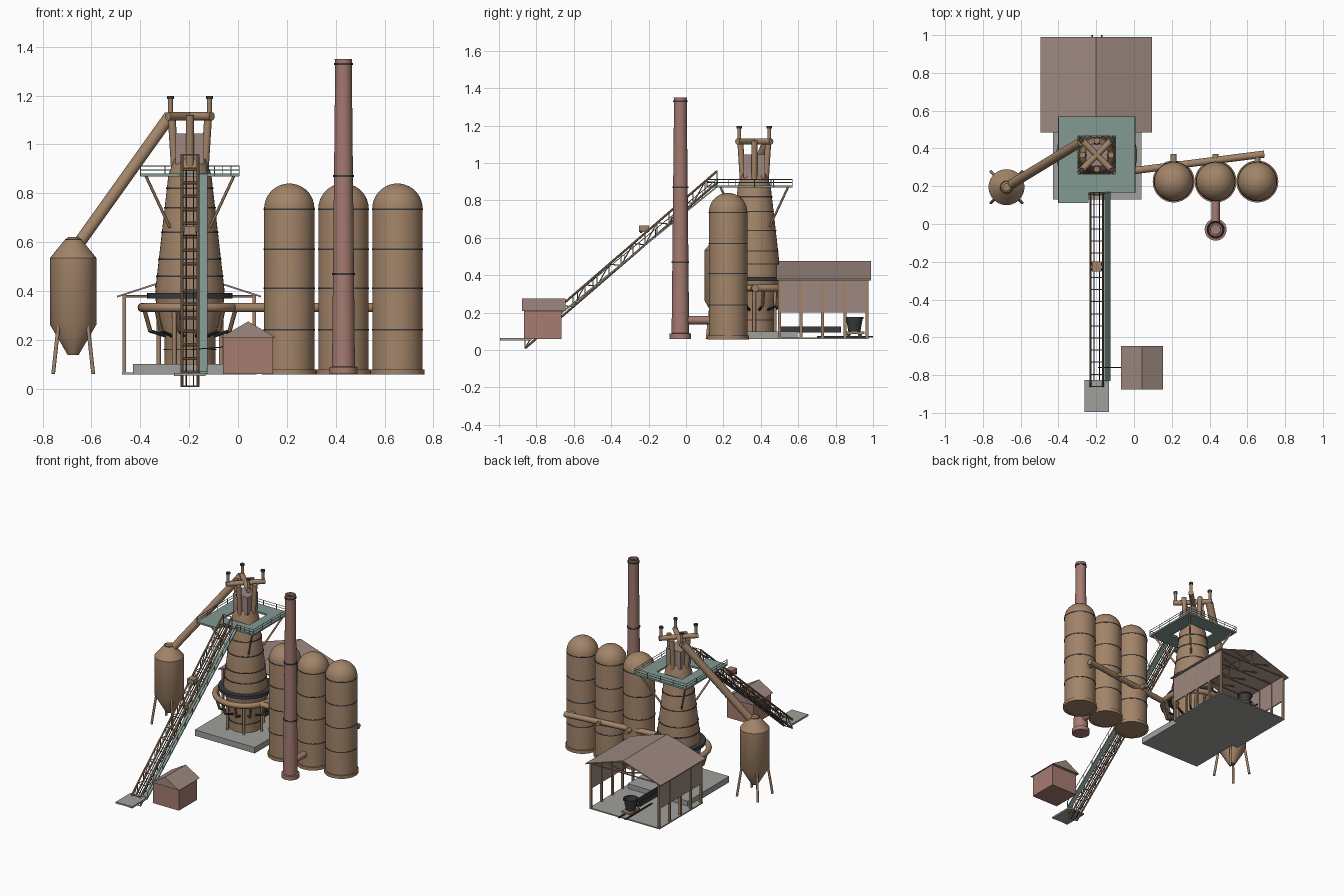
import bpy, bmesh, math
from mathutils import Vector, Matrix

if "Cube" in bpy.data.objects:
    bpy.data.objects.remove(bpy.data.objects["Cube"])


def mat(name, r, g, b):
    m = bpy.data.materials.new(name)
    m.diffuse_color = (r, g, b, 1)
    m.use_nodes = True
    m.node_tree.nodes["Principled BSDF"].inputs["Base Color"].default_value = m.diffuse_color
    return m


RUST = mat("rust_steel", .36, .23, .14)
BRICK = mat("brick", .38, .2, .165)
ROOF = mat("roofing", .34, .25, .22)
TEAL = mat("walkway", .23, .32, .29)
DARK = mat("dark_steel", .04, .045, .05)
STONE = mat("concrete", .35, .35, .33)


def finish(name, bm, m):
    bmesh.ops.recalc_face_normals(bm, faces=bm.faces)
    me = bpy.data.meshes.new(name)
    bm.to_mesh(me)
    bm.free()
    me.shade_smooth()
    me.set_sharp_from_angle(angle=math.radians(35))
    me.materials.append(m)
    ob = bpy.data.objects.new(name, me)
    bpy.context.collection.objects.link(ob)
    return ob


def boxes(name, items, m):
    """items: (x0, x1, y0, y1, z0, z1)"""
    bm = bmesh.new()
    for x0, x1, y0, y1, z0, z1 in items:
        M = Matrix.Translation(((x0 + x1) / 2, (y0 + y1) / 2, (z0 + z1) / 2)) @ Matrix.Diagonal((x1 - x0, y1 - y0, z1 - z0, 1))
        bmesh.ops.create_cube(bm, size=1, matrix=M)
    return finish(name, bm, m)


def rods(name, pairs, r, m, n=12, r2=None):
    bm = bmesh.new()
    for a, b in pairs:
        a, b = Vector(a), Vector(b)
        d = b - a
        M = Matrix.Translation((a + b) / 2) @ d.to_track_quat('Z', 'Y').to_matrix().to_4x4()
        bmesh.ops.create_cone(bm, cap_ends=True, segments=n, radius1=r, radius2=r2 or r, depth=d.length, matrix=M)
    return finish(name, bm, m)


def lathe(name, profile, x, y, m, n=40, closed=False):
    """Spin (radius, z) points about the vertical axis at x, y."""
    bm = bmesh.new()
    rings = [[bm.verts.new((x + r * math.cos(t * math.tau / n), y + r * math.sin(t * math.tau / n), z)) for t in range(n)]
             for r, z in profile]
    for a, b in zip(rings, rings[1:] + rings[:1] if closed else rings[1:]):
        for i in range(n):
            bm.faces.new((a[i], a[(i + 1) % n], b[(i + 1) % n], b[i]))
    if not closed:
        bm.faces.new(rings[0])
        bm.faces.new(rings[-1])
    return finish(name, bm, m)


def band(name, x, y, z, r, h=.008, t=.004, m=DARK):
    lathe(name, [(r - .01, z - h / 2), (r + t, z - h / 2), (r + t, z + h / 2), (r - .01, z + h / 2)], x, y, m, closed=True)


def prism(name, pts, y0, y1, m):
    """Extrude an (x, z) outline along y."""
    bm = bmesh.new()
    f = bm.faces.new([bm.verts.new((x, y0, z)) for x, z in pts])
    out = bmesh.ops.extrude_face_region(bm, geom=[f])
    bmesh.ops.translate(bm, vec=(0, y1 - y0, 0), verts=[v for v in out["geom"] if isinstance(v, bmesh.types.BMVert)])
    return finish(name, bm, m)


FX, FY = -.197, .365
CORNERS = [(-1, -1), (1, -1), (1, 1), (-1, 1)]


def polar(r, a, z):
    return (FX + r * math.cos(a), FY + r * math.sin(a), z)


# Furnace body on its slab
boxes("furnace_slab", [(-.43, .04, .13, .595, .058, .1)], STONE)
lathe("furnace_stack", [(.105, .1), (.105, .22), (.14, .36), (.141, .41), (.088, .875), (.065, .94), (.04, .95)], FX, FY, RUST)
for z in (.16, .46, .53, .64, .74, .82):
    band("stack_band", FX, FY, z, .105 if z < .3 else .141 - (z - .41) * .114, .006, .003)
band("mantle_ring", FX, FY, .38, .15, .022, .025)
steps = [i * math.tau / 12 for i in range(12)]
rods("mantle_columns", [(polar(.128, a, .1), polar(.128, a, .37)) for a in steps[::2]], .009, RUST)
# Bustle pipe and tuyeres
lathe("bustle_pipe", [(.195 + .019 * math.cos(i * math.tau / 12), .332 + .019 * math.sin(i * math.tau / 12)) for i in range(12)],
      FX, FY, RUST, 48, True)
mid = [a + math.pi / 12 for a in steps]
rods("tuyere_drops", [(polar(.195, a, .33), polar(.168, a, .235)) for a in mid], .009, RUST, 10)
rods("tuyere_nozzles", [(polar(.172, a, .237), polar(.1, a, .215)) for a in mid], .007, DARK, 10)

# Furnace top: hopper, uptakes, cross pipes, bleeders
boxes("top_hopper", [(FX - .058, FX + .058, FY - .058, FY + .058, .92, 1.045)], ROOF)
dirs = [(1, 0), (-1, 0), (0, 1), (0, -1)]
rods("uptakes", [((FX + .06 * x, FY + .06 * y, .88), (FX + .075 * x, FY + .075 * y, 1.12)) for x, y in dirs], .016, RUST, 16)
rods("cross_pipes", [((FX - .09, FY - s * .09, 1.115), (FX + .09, FY + s * .09, 1.115)) for s in (-1, 1)], .017, RUST, 16)
rods("bleeders", [((FX + .08 * x, FY + .08 * y, 1.11), (FX + .08 * x, FY + .08 * y, 1.19)) for x, y in CORNERS], .01, RUST)
rods("bleeder_caps", [((FX + .08 * x, FY + .08 * y, 1.185), (FX + .08 * x, FY + .08 * y, 1.198)) for x, y in CORNERS], .014, DARK)

# Charging platform with square opening, railing and brackets
PX0, PX1, PY0, PY1 = -.4, .005, .165, .568
boxes("charging_platform", [(PX0, FX - .1, PY0, PY1, .868, .88), (FX + .1, PX1, PY0, PY1, .868, .88),
                            (FX - .1, FX + .1, PY0, FY - .1, .868, .88), (FX - .1, FX + .1, FY + .1, PY1, .868, .88),
                            (PX0, -.24, .112, PY0, .868, .88)], TEAL)
loop = [(PX0, .112), (PX0, PY1), (PX1, PY1), (PX1, PY0), (-.13, PY0)]
rail = [((*a, z), (*b, z)) for a, b in zip(loop, loop[1:]) for z in (.896, .912)]
rail += [((a[0] + (b[0] - a[0]) * i / 4, a[1] + (b[1] - a[1]) * i / 4, .87),
          (a[0] + (b[0] - a[0]) * i / 4, a[1] + (b[1] - a[1]) * i / 4, .912)) for a, b in zip(loop, loop[1:]) for i in range(5)]
rods("platform_railing", rail, .002, TEAL, 6)
rods("platform_brackets", [((FX + .18 * x, FY + .18 * y, .87), (FX + .082 * x, FY + .082 * y, .66)) for x, y in CORNERS], .006, RUST)

# Downcomer and dust catcher
DX, DY = -.675, .195
rods("downcomer", [((DX + .02, DY + .012, .59), (-.28, .435, 1.115))], .025, RUST, 24)
lathe("dust_catcher", [(.022, .137), (.095, .262), (.095, .535), (.034, .61), (.02, .62)], DX, DY, RUST)
band("catcher_collar", DX, DY, .607, .03, .012)
rods("catcher_legs", [((DX + .082 * x, DY + .082 * y, .06), (DX + .058 * x, DY + .058 * y, .28)) for x, y in CORNERS], .008, RUST)

# Three stoves with the hot blast main
SY = .225
for x in (.21, .432, .653):
    dome = [(.103 * math.cos(a * math.pi / 18), .737 + .103 * math.sin(a * math.pi / 18)) for a in range(9)]
    lathe("stove", [(.103, .06)] + dome + [(.003, .84)], x, SY, RUST, 48)
    band("stove_base", x, SY, .068, .103, .022, .008, RUST)
    for z in (.24, .41, .57, .735):
        band("stove_band", x, SY, z, .103, .006, .002)
    rods("stove_branch", [((x, SY + .08, .332), (x, SY + .145, .332))], .016, RUST, 16)
rods("hot_blast_main", [((-.02, .28, .332), (.69, .37, .332))], .019, RUST, 24)

# Chimney and flue
CX, CY = .432, -.03
lathe("chimney", [(.058, .06), (.058, .088), (.047, .09), (.034, 1.33), (.036, 1.35), (.026, 1.35), (.026, 1.3)], CX, CY, BRICK, 32)
for z, r in ((.47, .043), (.87, .039), (1.33, .035)):
    band("chimney_band", CX, CY, z, r)
rods("flue", [((CX, CY, .16), (CX, .15, .16))], .022, BRICK, 20)

# Cast house: floor, posts, upper side walls, roof and trusses
boxes("cast_floor", [(-.475, .075, .49, .975, .058, .066)], STONE)
boxes("cast_house_walls", [(x - .004, x + .004, .495, .972, .2, .385) for x in (-.468, .068)], ROOF)
rows = (.5, .615, .73, .85, .968)
boxes("cast_house_posts", [(x - .007, x + .007, y - .007, y + .007, .06, .385) for x in (-.466, .066) for y in rows], RUST)
prism("cast_house_roof", [(-.495, .373), (-.2, .468), (.095, .373), (.095, .38), (-.2, .476), (-.495, .38)], .485, .99, ROOF)
ties = []
for y in rows:
    ties += [((-.466, y, .378), (.066, y, .378)), ((-.2, y, .378), (-.2, y, .465)),
             ((-.2, y, .385), (-.34, y, .42)), ((-.2, y, .385), (-.06, y, .42))]
rods("roof_trusses", ties, .005, RUST, 6)
# Iron runner, rails and ladle car
boxes("iron_runner", [(-.222, -.212, .5, .83, .1, .125), (-.182, -.172, .5, .83, .1, .125), (-.222, -.172, .5, .83, .095, .103)], DARK)
boxes("ladle_rails", [(x - .004, x + .004, .7, 1.0, .066, .074) for x in (-.222, -.172)], DARK)
boxes("ladle_car", [(-.232, -.162, .845, .955, .085, .098)], RUST)
rods("car_wheels", [((-.232, y, .084), (-.162, y, .084)) for y in (.87, .93)], .011, DARK)
lathe("ladle", [(.032, .098), (.044, .165), (.049, .165), (.049, .176), (.04, .176), (.03, .115)], -.197, .9, DARK, 24)

# Skip bridge: two lattice trusses, cross ties and rails
LX, RX = -.23, -.164


def bridge(x, t, top):
    return (x, -.86 + 1.026 * t, .01 + .885 * t + (.062 if top else 0))


N = 16
chords = [(bridge(x, 0, k), bridge(x, 1, k)) for x in (LX, RX) for k in (0, 1)]
web = []
for i in range(N + 1):
    t = i / N
    web += [(bridge(LX, t, k), bridge(RX, t, k)) for k in (0, 1)]
    for x in (LX, RX):
        web.append((bridge(x, t, 0), bridge(x, t, 1)))
        if i < N:
            web.append((bridge(x, t, i % 2), bridge(x, t + 1 / N, 1 - i % 2)))
rods("bridge_chords", chords, .006, RUST, 8)
rods("bridge_lattice", web, .003, RUST, 6)
rods("skip_rails", [(bridge(x, 0, 0), bridge(x, 1, 0)) for x in (LX + .018, RX - .018)], .003, DARK, 6)
boxes("skip_car", [(-.222, -.172, -.252, -.198, .632, .665)], RUST)
rods("skip_wheels", [((-.226, y, .633), (-.168, y, .633)) for y in (-.24, -.21)], .008, DARK)
boxes("skip_pit", [(-.262, -.235, -.995, -.825, .052, .064), (-.16, -.133, -.995, -.825, .052, .064),
                   (-.235, -.16, -.995, -.825, .054, .064)], STONE)


# Sloping walkway beside the bridge with handrail
def walk(x, t, h):
    return Vector((x, -.83 + 1.0 * t, .06 + .812 * t + h))


bm = bmesh.new()
vs = [bm.verts.new(walk(x, t, h)) for x in (-.157, -.125) for t, h in ((0, 0), (1, 0), (1, .01), (0, .01))]
bmesh.ops.convex_hull(bm, input=vs)
finish("bridge_walkway", bm, TEAL)
hand = [(walk(-.126, 0, .045), walk(-.126, 1, .045))]
hand += [(walk(-.126, i / 12, 0), walk(-.126, i / 12, .045)) for i in range(13)]
rods("walkway_handrail", hand, .002, TEAL, 6)

# Hoist house with hauling cable
boxes("hoist_house_walls", [(-.062, .143, -.865, -.665, .06, .215)], BRICK)
prism("hoist_house_roof", [(-.07, .21), (.153, .21), (.042, .275)], -.877, -.645, ROOF)
rods("hoist_cable", [((-.06, -.76, .17), (-.19, -.76, .16))], .002, DARK, 6)
